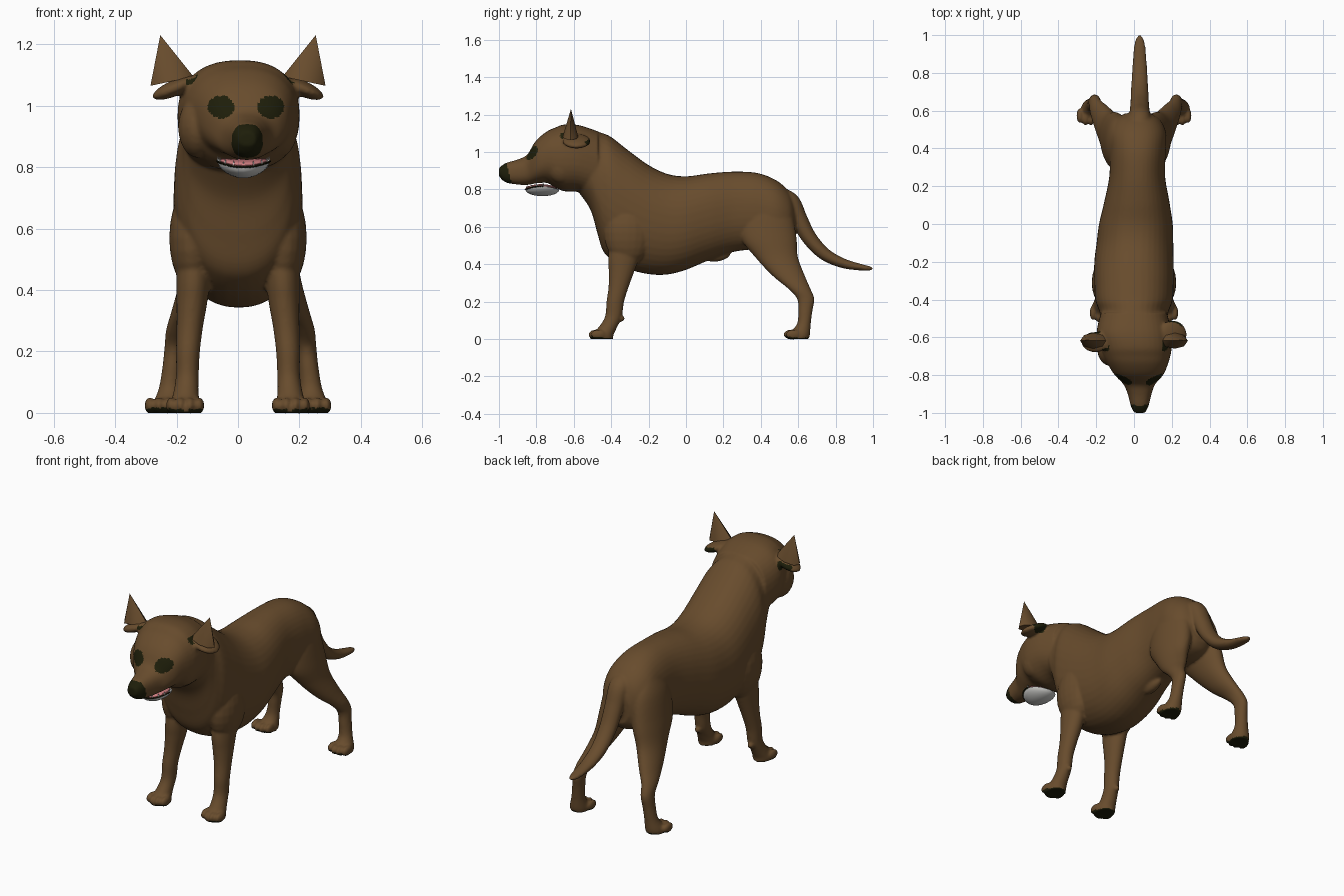
import bpy, bmesh
from math import sin, cos, pi, copysign
from mathutils import Vector, Matrix

cube = bpy.data.objects.get("Cube")
if cube:
    bpy.data.objects.remove(cube, do_unlink=True)


def make_material(name, colour):
    mat = bpy.data.materials.new(name)
    mat.use_nodes = True
    rgba = (*colour, 1)
    mat.diffuse_color = rgba
    mat.node_tree.nodes["Principled BSDF"].inputs["Base Color"].default_value = rgba
    return mat


brown = make_material("brown coat", (0.138, 0.072, 0.026))
dark = make_material("dark skin", (0.013, 0.013, 0.003))
pale = make_material("pale jaw", (0.58, 0.58, 0.56))
pink = make_material("pink tongue", (0.6, 0.2, 0.21))


def add_object(name, bm, materials, angle=0.7):
    bmesh.ops.recalc_face_normals(bm, faces=bm.faces)
    mesh = bpy.data.meshes.new(name)
    bm.to_mesh(mesh)
    bm.free()
    for mat in materials:
        mesh.materials.append(mat)
    obj = bpy.data.objects.new(name, mesh)
    bpy.context.collection.objects.link(obj)
    shade(obj, angle)
    return obj


def shade(obj, angle):
    bpy.ops.object.select_all(action="DESELECT")
    obj.select_set(True)
    bpy.context.view_layer.objects.active = obj
    bpy.ops.object.shade_smooth_by_angle(angle=angle)


def dense(rows, steps=6):
    """Smooth a table of sections with a Catmull-Rom spline."""
    rows = [Vector(r) for r in rows]
    result = []
    for i in range(len(rows) - 1):
        a, b, c = rows[max(i - 1, 0)], rows[i], rows[i + 1]
        d = rows[min(i + 2, len(rows) - 1)]
        for s in range(steps):
            t = s / steps
            result.append(b + (c - a) * (t / 2)
                          + (a * 2 - b * 5 + c * 4 - d) * (t * t / 2)
                          + (b * 3 - a - c * 3 + d) * (t ** 3 / 2))
    return result + [rows[-1]]


def loft(bm, sections, sides=40, power=1.0):
    """Skin oval sections given as centre, sideways radius and second radius vector."""
    loops = []
    for centre, rx, second in sections:
        loop = []
        for k in range(sides):
            c, s = cos(2 * pi * k / sides), sin(2 * pi * k / sides)
            c, s = (copysign(abs(v) ** power, v) for v in (c, s))
            loop.append(bm.verts.new(centre + Vector((rx * c, 0, 0)) + second * s))
        loops.append(loop)
    for a, b in zip(loops, loops[1:]):
        for k in range(sides):
            n = (k + 1) % sides
            bm.faces.new((a[k], a[n], b[n], b[k]))
    bm.faces.new(loops[0])
    bm.faces.new(loops[-1])


def trunk(bm, rows, power):
    """Upright sections: y, middle x, top z, bottom z, half width."""
    loft(bm, [(Vector((x, y, (top + low) / 2)), w, Vector((0, 0, (top - low) / 2)))
              for y, x, top, low, w in dense(rows)], power=power)


def limb(bm, side, shift, rows):
    """Level sections: x, y, z, half width, half depth."""
    loft(bm, [(Vector((shift + side * x, y, z)), rx, Vector((0, ry, 0)))
              for x, y, z, rx, ry in dense(rows)])


def blob(bm, centre, radii, tilt=0, axis="Y"):
    matrix = (Matrix.Translation(centre) @ Matrix.Rotation(tilt, 4, axis)
              @ Matrix.Diagonal((*radii, 1)))
    bmesh.ops.create_uvsphere(bm, u_segments=20, v_segments=12, radius=1, matrix=matrix)


# Neck, chest, belly and rump
coat = bmesh.new()
trunk(coat, [(-.57, 0, 1.13, .78, .16), (-.51, 0, 1.12, .69, .175),
             (-.475, 0, 1.11, .57, .18), (-.445, 0, 1.1, .475, .19),
             (-.4, 0, 1.08, .425, .205), (-.31, 0, 1.01, .375, .21),
             (-.2, 0, .93, .347, .21), (-.1, .005, .883, .345, .203),
             (0, .01, .87, .37, .195), (.12, .015, .885, .42, .172),
             (.25, .017, .895, .465, .148), (.38, .02, .888, .48, .148),
             (.48, .02, .85, .48, .15), (.55, .02, .79, .5, .12),
             (.585, .02, .72, .54, .07)], .9)

# Skull and muzzle
trunk(coat, [(-1, .03, .915, .87, .028), (-.965, .03, .94, .838, .046),
             (-.9, .03, .96, .826, .063), (-.85, .028, .985, .824, .083),
             (-.815, .027, 1.042, .83, .115), (-.785, .025, 1.078, .834, .138),
             (-.74, .02, 1.112, .834, .16), (-.7, .015, 1.13, .81, .177),
             (-.65, .01, 1.147, .79, .19), (-.57, 0, 1.143, .785, .197),
             (-.47, 0, 1.11, .75, .175)], .84)

# Tail
path = dense([(.5, .76, .06, .05), (.56, .73, .057, .05), (.605, .64, .052, .045),
              (.66, .54, .048, .04), (.74, .455, .044, .034), (.84, .405, .038, .026),
              (.94, .383, .03, .017), (.98, .378, .02, .012), (1, .375, .006, .005)])
tail = []
for i, (y, z, rx, r) in enumerate(path):
    a, b = path[max(i - 1, 0)], path[min(i + 1, len(path) - 1)]
    tangent = Vector((0, b[0] - a[0], b[1] - a[1])).normalized()
    tail.append((Vector((.03, y, z)), rx, Vector((0, -tangent.z, tangent.y)) * r))
loft(coat, tail)

# Legs, toes, shoulders, cheeks and folded ear flaps
for side in (-1, 1):
    limb(coat, side, 0, [(.14, -.29, .64, .06, .1), (.145, -.33, .45, .056, .085),
                         (.15, -.345, .36, .05, .068), (.157, -.36, .28, .043, .054),
                         (.163, -.378, .2, .039, .047), (.165, -.388, .12, .037, .045),
                         (.17, -.42, .06, .042, .05), (.172, -.45, .02, .052, .062),
                         (.172, -.45, 0, .052, .062)])
    limb(coat, side, .008, [(.08, .44, .79, .035, .06), (.085, .43, .7, .07, .13),
                            (.105, .44, .55, .076, .15), (.133, .483, .44, .063, .115),
                            (.172, .548, .34, .05, .087), (.205, .605, .27, .037, .06),
                            (.215, .64, .215, .032, .046), (.222, .638, .15, .032, .038),
                            (.23, .63, .08, .036, .037), (.237, .605, .025, .05, .058),
                            (.238, .6, 0, .05, .056)])
    for x, y in ((.172, -.488), (.242, .555)):
        for k in (-1.5, -.5, .5, 1.5):
            reach = .012 * abs(k)
            blob(coat, (side * x + k * .03, y + reach, .024), (.0172, .04, .027))
    blob(coat, (side * .166, -.348, .11), (.018, .02, .018))
    blob(coat, (side * .147, -.31, .57), (.077, .13, .17))
    blob(coat, (side * .13, -.66, .93), (.065, .09, .1))
    blob(coat, (side * .205, -.605 + side * .02, 1.058),
         (.08, .065 + side * .01, .026), side * .4)
blob(coat, (.015, .17, .445), (.03, .07, .03), .2, "X")

# Fuse the coat into one skin
rough = add_object("dog_rough", coat, [brown])
remesh = rough.modifiers.new("fuse", "REMESH")
remesh.mode = "VOXEL"
remesh.voxel_size = .0075
soften = rough.modifiers.new("soften", "SMOOTH")
soften.factor = .5
soften.iterations = 4
graph = bpy.context.evaluated_depsgraph_get()
skin = bpy.data.meshes.new_from_object(rough.evaluated_get(graph))
bpy.data.objects.remove(rough, do_unlink=True)
skin.materials.clear()
skin.materials.append(brown)
skin.materials.append(dark)
dog = bpy.data.objects.new("dog_body", skin)
bpy.context.collection.objects.link(dog)
shade(dog, 1.2)

# Dark eyes, nose, ear openings and paw pads
for face in skin.polygons:
    x, y, z = face.center
    eye = y < -.7 and any(((x - ex) / .043) ** 2 + ((z - .996) / .037) ** 2 < 1
                          for ex in (-.055, .107))
    nose = y + .25 * (z - .9) < -.95
    spot = Vector((abs(x), y, z))
    opening = Vector((.215, -.56 + copysign(.025, x), 1.055))
    ear = face.normal.z < .75 and (
        (spot - opening).length < .04
        or (spot - Vector((.155, -.645, 1.085))).length < .03)
    pad = z < .03 and face.normal.z < -.4
    face.material_index = int(eye or nose or ear or pad)

# Pointed ears
for side, label in ((-1, "right"), (1, "left")):
    bm = bmesh.new()
    tip = bm.verts.new((side * .253, -.615, 1.23))
    rim = [bm.verts.new((side * (.215 + .07 * cos(a)), -.618 + .042 * sin(a),
                         1.08 - .015 * cos(a)))
           for a in (2 * pi * k / 8 for k in range(8))]
    for k in range(8):
        bm.faces.new((rim[k], rim[(k + 1) % 8], tip))
    bm.faces.new(rim)
    add_object("ear_" + label, bm, [brown])


# Mouth parts share one curl, rising towards the mouth corners
def add_mouth_part(name, bm, mat):
    for v in bm.verts:
        v.co.z += 2.5 * (v.co.x - .018) ** 2
    add_object(name, bm, [mat])


# Lower jaw with a flattened top
bm = bmesh.new()
blob(bm, (.018, -.768, .798), (.084, .09, .034))
for v in bm.verts:
    v.co.z = min(v.co.z, .8)
add_mouth_part("lower_jaw", bm, pale)

# Tongue and gums
bm = bmesh.new()
blob(bm, (.018, -.775, .806), (.08, .082, .02))
add_mouth_part("tongue", bm, pink)

# Dark lip and small lower teeth along the jaw rim
lip, teeth = bmesh.new(), bmesh.new()
for k in range(25):
    a = pi + pi * k / 24
    spot = Vector((.018 + .083 * cos(a), -.768 + .088 * sin(a), .8))
    blob(lip, spot, (.007, .007, .0035))
    if k % 3 == 0:
        bmesh.ops.create_cone(teeth, cap_ends=True, segments=6, radius1=.005,
                              radius2=.001, depth=.016,
                              matrix=Matrix.Translation(spot + Vector((0, .004, .009))))
add_mouth_part("lower_lip", lip, dark)
add_mouth_part("lower_teeth", teeth, pale)
